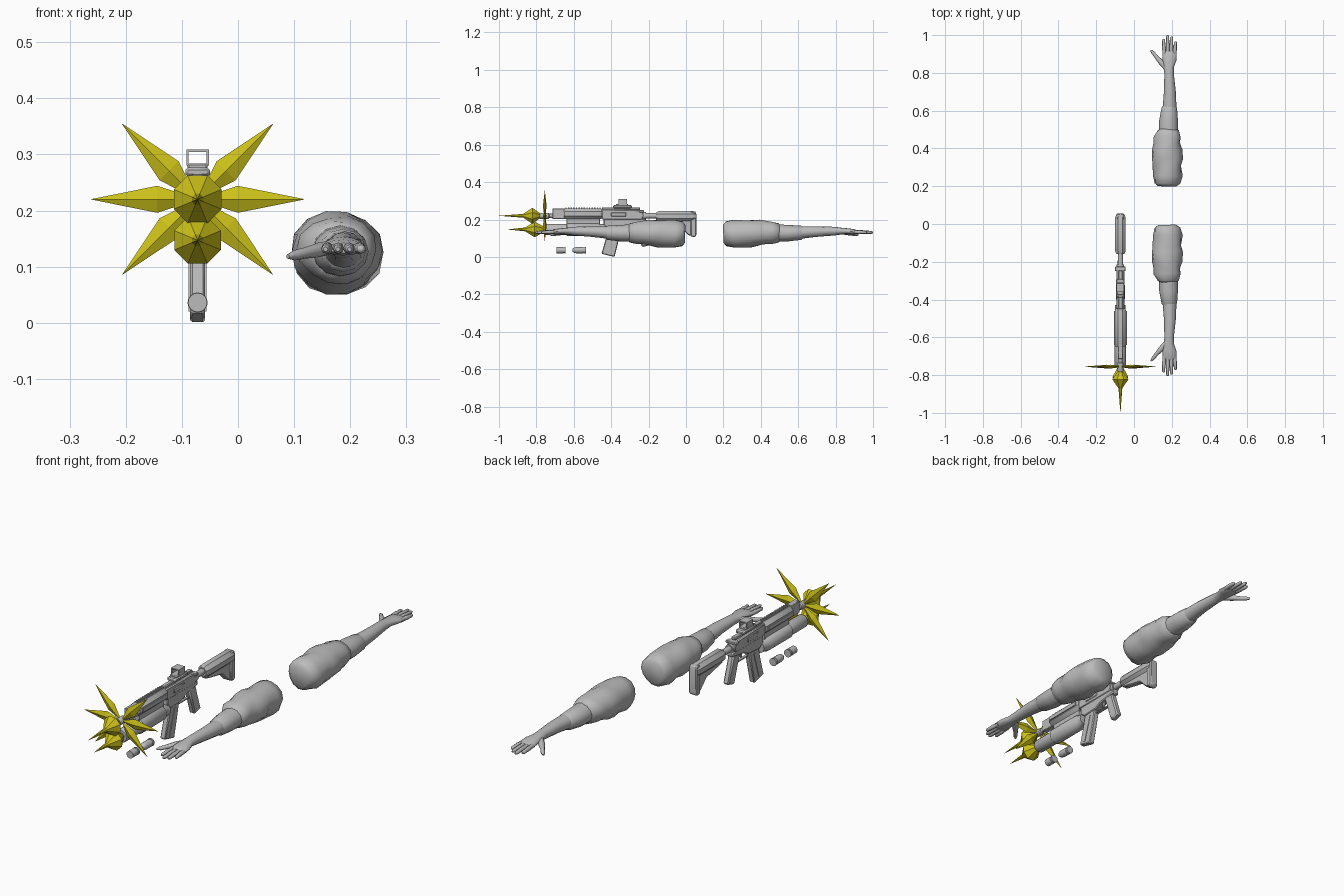
import bpy, bmesh, math
from mathutils import Vector, Matrix

cube = bpy.data.objects.get("Cube")
if cube:
    bpy.data.objects.remove(cube, do_unlink=True)


def material(name, rgb):
    m = bpy.data.materials.new(name)
    m.use_nodes = True
    m.diffuse_color = (*rgb, 1)
    m.node_tree.nodes["Principled BSDF"].inputs["Base Color"].default_value = (*rgb, 1)
    return m


GREY = material("plain grey", (0.5, 0.5, 0.5))
YELLOW = material("flash yellow", (0.6, 0.53, 0.01))
GX = -0.072     # centre plane of the rifle
BORE = 0.22     # barrel height
TUBE = 0.147    # launcher height


def finish(name, bm, mat=GREY, angle=35):
    bmesh.ops.recalc_face_normals(bm, faces=bm.faces)
    me = bpy.data.meshes.new(name)
    bm.to_mesh(me)
    bm.free()
    me.materials.append(mat)
    if angle:
        me.shade_smooth()
        me.set_sharp_from_angle(angle=math.radians(angle))
    ob = bpy.data.objects.new(name, me)
    bpy.context.collection.objects.link(ob)
    return ob


def loft(name, rings, sides=12, mat=GREY, angle=35, wrinkle=0.0, turn=0.0):
    """Skin elliptical rings (x, y, z, rx, rz) set across the overall direction."""
    bm = bmesh.new()
    axis = Vector(rings[-1][:3]) - Vector(rings[0][:3])
    rot = axis.to_track_quat('Y', 'Z')
    loops = []
    for x, y, z, rx, rz in rings:
        loop = []
        for i in range(sides):
            a = math.tau * (i + turn) / sides
            k = 1 + wrinkle * math.sin(3 * a + y * 45)
            offset = rot @ Vector((rx * k * math.cos(a), 0, rz * k * math.sin(a)))
            loop.append(bm.verts.new(Vector((x, y, z)) + offset))
        loops.append(loop)
    for p, q in zip(loops, loops[1:]):
        for i in range(sides):
            j = (i + 1) % sides
            bm.faces.new((p[i], p[j], q[j], q[i]))
    bm.faces.new(loops[0])
    bm.faces.new(loops[-1])
    return finish(name, bm, mat, angle)


def turned(name, z, profile, sides=16, **kw):
    """Lathe along y on the rifle's centre plane from (y, radius) pairs."""
    return loft(name, [(GX, y, z, r, r) for y, r in profile], sides, **kw)


def plate(name, outline, half, bevel=0.004):
    """Side outline of (y, z) points given thickness across x."""
    bm = bmesh.new()
    f = bm.faces.new([bm.verts.new((GX - half, y, z)) for y, z in outline])
    ext = bmesh.ops.extrude_face_region(bm, geom=[f])
    moved = [v for v in ext["geom"] if isinstance(v, bmesh.types.BMVert)]
    bmesh.ops.translate(bm, verts=moved, vec=(2 * half, 0, 0))
    ob = finish(name, bm)
    if bevel:
        mod = ob.modifiers.new("edge", 'BEVEL')
        mod.width = bevel
        mod.segments = 1
    return ob


def block(name, y0, y1, z0, z1, half, bevel=0.003):
    return plate(name, [(y0, z0), (y1, z0), (y1, z1), (y0, z1)], half, bevel)


# Rifle barrel and forend
turned("barrel", BORE, [(-0.77, .011), (-0.45, .011)])
turned("muzzle_brake", BORE, [(-0.785, .013), (-0.78, .016), (-0.735, .016), (-0.73, .012)])
block("gas_block", -0.715, -0.645, 0.203, 0.258, 0.014)
turned("handguard", 0.231, [(-0.652, .026), (-0.645, .031), (-0.455, .031), (-0.448, .026)],
       sides=8, turn=0.5)
for s in (-1, 1):
    rail = block("side_rail", -0.64, -0.46, 0.222, 0.24, 0.004, 0)
    rail.location.x = s * 0.03
for i in range(14):
    block("rail_tooth", -0.645 + i * 0.014, -0.638 + i * 0.014, 0.255, 0.264, 0.01, 0)

# Launcher below the barrel
turned("launcher_tube", TUBE, [(-0.755, .027), (-0.75, .03), (-0.64, .03), (-0.635, .035),
                               (-0.47, .035), (-0.46, .028), (-0.43, .028)])
block("launcher_mount", -0.64, -0.46, 0.17, 0.21, 0.012)

# Receiver, magazine and grip
plate("upper_receiver", [(-0.45, .2), (-0.235, .2), (-0.225, .22), (-0.235, .25), (-0.45, .255)], 0.021)
plate("lower_receiver", [(-0.44, .205), (-0.215, .205), (-0.215, .185), (-0.3, .172),
                         (-0.335, .155), (-0.415, .15), (-0.44, .17)], 0.018)
block("top_rail", -0.45, -0.245, 0.25, 0.264, 0.011)
block("bolt_cover", -0.4, -0.32, 0.215, 0.238, 0.024)
block("charging_handle", -0.25, -0.225, 0.238, 0.25, 0.028)
plate("magazine", [(-0.41, .18), (-0.34, .18), (-0.36, .09), (-0.382, .0), (-0.452, .017),
                   (-0.428, .1)], 0.0135)
for s in (-1, 1):
    rib = plate("magazine_rib", [(-0.385, .14), (-0.375, .14), (-0.412, .02), (-0.422, .02)], 0.003, 0)
    rib.location.x = s * 0.013
plate("pistol_grip", [(-0.28, .185), (-0.225, .185), (-0.215, .15), (-0.187, .065), (-0.235, .052),
                      (-0.26, .13)], 0.015, 0.006)
block("trigger_guard", -0.345, -0.265, 0.138, 0.144, 0.007, 0.001)
plate("trigger", [(-0.3, .18), (-0.288, .18), (-0.295, .15), (-0.302, .15)], 0.004, 0)

# Optic
block("sight_base", -0.39, -0.29, 0.26, 0.277, 0.022, 0.005)
block("sight_body", -0.375, -0.31, 0.272, 0.284, 0.018)
for s in (-1, 1):
    post = block("sight_frame_side", -0.36, -0.315, 0.28, 0.309, 0.002, 0)
    post.location.x = s * 0.018
block("sight_frame_top", -0.36, -0.315, 0.304, 0.309, 0.019, 0)

# Stock
turned("buffer_tube", BORE, [(-0.235, .014), (-0.1, .014)])
turned("buffer_nut", BORE, [(-0.235, .02), (-0.215, .02)])
turned("stock_comb", 0.218, [(-0.16, .022), (-0.145, .03), (0.035, .03), (0.05, .024)],
       sides=8, turn=0.5)
plate("stock_body", [(-0.15, .21), (0.04, .21), (0.04, .115), (0.015, .115), (-0.03, .16),
                     (-0.15, .185)], 0.014)
plate("butt_pad", [(0.025, .244), (0.05, .244), (0.055, .23), (0.055, .115), (0.045, .105),
                   (0.025, .11)], 0.02)

# Loose shells
turned("spent_shell", 0.036, [(-0.692, .017), (-0.655, .017), (-0.654, .014), (-0.65, .014),
                              (-0.649, .018), (-0.643, .018)])
turned("live_shell", 0.036, [(-0.606, .008), (-0.598, .014), (-0.585, .017), (-0.548, .017),
                             (-0.547, .015), (-0.543, .015), (-0.542, .018), (-0.535, .018)])

# Muzzle flashes
turned("rifle_flash", BORE, [(-1.0, .0003), (-0.87, .011), (-0.822, .046), (-0.78, .014)],
       sides=8, mat=YELLOW, angle=0, turn=0.5)
turned("launcher_flash", TUBE, [(-0.955, .0003), (-0.86, .011), (-0.81, .045), (-0.755, .014)],
       sides=8, mat=YELLOW, angle=0, turn=0.5)
for degrees in (0, 45, 135, 180, 225, 315):
    d = Vector((math.cos(math.radians(degrees)), 0, math.sin(math.radians(degrees))))
    centre = Vector((GX, -0.755, BORE))
    rings = [(*(centre + d * t), w, depth) for t, w, depth in
             ((.01, .004, .004), (.072, .024, .01), (.19, .0003, .0003))]
    # the ring's second radius follows z, or y for spikes near vertical
    bm = bmesh.new()
    across = d.cross(Vector((0, 1, 0)))
    loops = []
    for x, y, z, w, depth in rings:
        c = Vector((x, y, z))
        offsets = (across * w, Vector((0, depth, 0)), -across * w, Vector((0, -depth, 0)))
        loops.append([bm.verts.new(c + o) for o in offsets])
    for p, q in zip(loops, loops[1:]):
        for i in range(4):
            bm.faces.new((p[i], p[i - 1], q[i - 1], q[i]))
    finish("flash_spike", bm, YELLOW, 0)

# First arm: sleeve, cuff, forearm with palm, fingers and thumb
arm = [
    loft("sleeve", [(.175, -.005, .125, .048, .05), (.175, -.02, .125, .068, .067),
                    (.178, -.06, .122, .079, .075), (.176, -.115, .124, .075, .073),
                    (.176, -.15, .125, .082, .074), (.175, -.2, .129, .08, .069),
                    (.176, -.235, .13, .07, .062), (.177, -.265, .13, .071, .06),
                    (.18, -.3, .13, .056, .052), (.18, -.31, .13, .042, .04)],
         sides=14, angle=50, wrinkle=0.04),
    loft("cuff", [(.182, -.29, .128, .05, .046), (.183, -.35, .127, .05, .044),
                  (.187, -.42, .129, .041, .038), (.188, -.43, .13, .034, .03)], angle=50),
    loft("forearm", [(.188, -.41, .13, .037, .034), (.19, -.5, .135, .032, .028),
                     (.186, -.6, .138, .025, .023), (.184, -.635, .138, .028, .018),
                     (.188, -.67, .137, .036, .016), (.188, -.705, .134, .038, .014),
                     (.188, -.72, .133, .03, .009)], angle=60),
    loft("thumb", [(.168, -.63, .135, .012, .012), (.145, -.66, .13, .015, .013),
                   (.118, -.69, .124, .01, .01), (.1, -.713, .12, .009, .009),
                   (.089, -.725, .118, .004, .004)], sides=8, angle=60),
]
for x0, x1, tip in ((.161, .156, -.785), (.179, .178, -.805), (.197, .199, -.797), (.214, .22, -.772)):
    rings = []
    for t, r in ((0, .01), (.35, .0095), (.45, .0105), (.7, .0085), (.92, .008), (1, .004)):
        rings.append((x0 + (x1 - x0) * t, -.695 + (tip + .695) * t, .134 - .003 * t, r, r))
    arm.append(loft("finger", rings, sides=8, angle=60))

# Second arm: reflected lengthwise
flip = Matrix.Translation((0, 0.195, 0)) @ Matrix.Scale(-1, 4, (0, 1, 0))
for part in arm:
    me = part.data.copy()
    me.transform(flip)
    me.flip_normals()
    bpy.context.collection.objects.link(bpy.data.objects.new("second_" + part.name, me))
